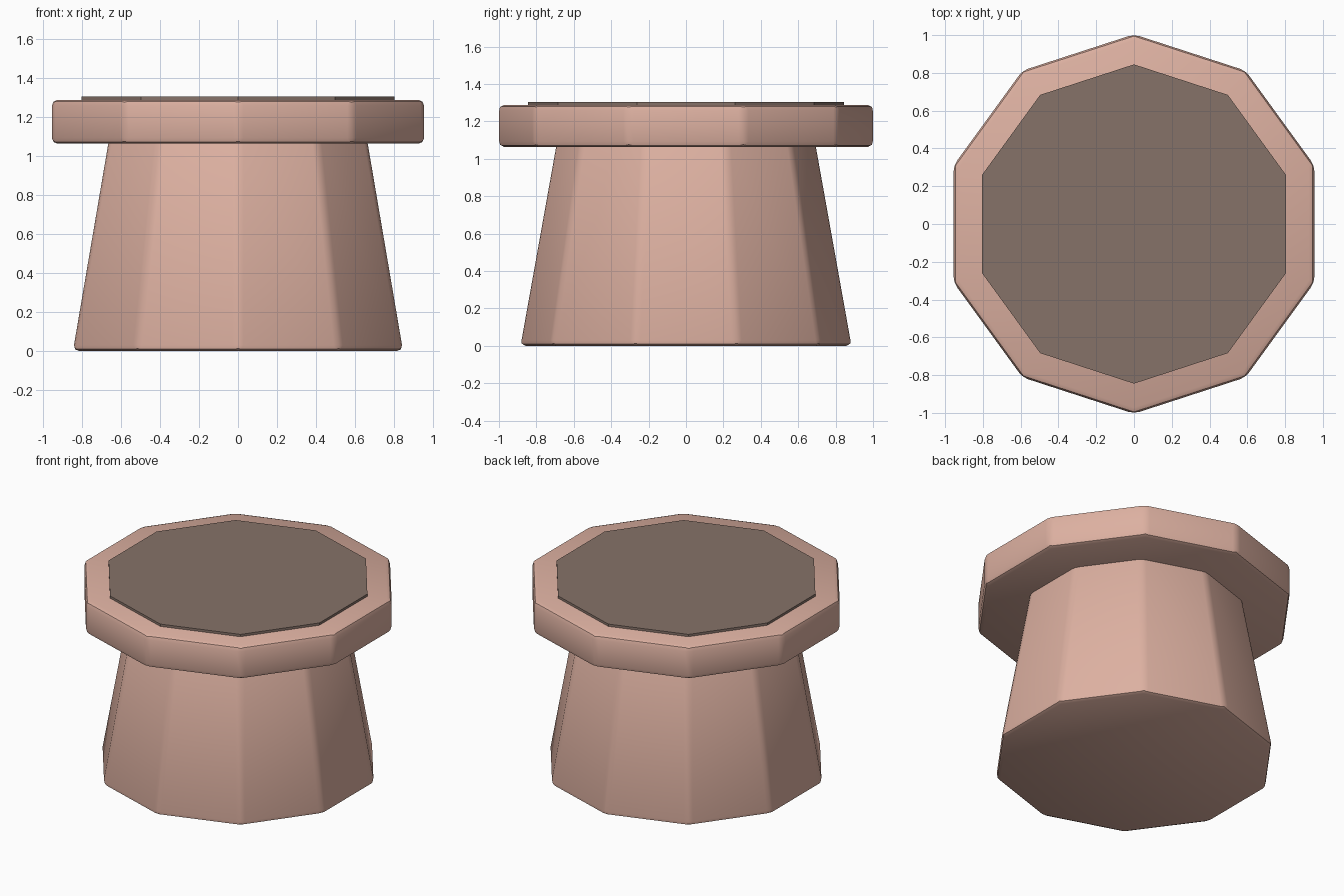
import bpy
import math

SIDES = 10

cube = bpy.data.objects.get("Cube")
if cube:
    bpy.data.objects.remove(cube, do_unlink=True)


def make_material(name, rgb):
    mat = bpy.data.materials.new(name)
    mat.use_nodes = True
    color = (*rgb, 1.0)
    mat.diffuse_color = color
    mat.node_tree.nodes["Principled BSDF"].inputs["Base Color"].default_value = color
    return mat


def tapered_prism(name, r_bottom, r_top, z_bottom, z_top, mat, bevel=0.0):
    """Ten-sided prism with corners on the y axis and optional rounded edges."""
    bpy.ops.mesh.primitive_cone_add(
        vertices=SIDES, radius1=r_bottom, radius2=r_top,
        depth=z_top - z_bottom, location=(0, 0, (z_bottom + z_top) / 2))
    obj = bpy.context.object
    obj.name = obj.data.name = name
    obj.data.materials.append(mat)
    if bevel:
        mod = obj.modifiers.new("rounded_edges", "BEVEL")
        mod.width = bevel
        mod.segments = 2
        mod.limit_method = "ANGLE"
        mod.angle_limit = math.radians(30)
        bpy.ops.object.modifier_apply(modifier=mod.name)
        bpy.ops.object.shade_smooth_by_angle(angle=math.radians(30))
    return obj


clay = make_material("pink clay", (0.72, 0.435, 0.355))
soil = make_material("brown soil", (0.24, 0.17, 0.14))

# Pot: tapered body, overhanging rim and a thin fill on top
tapered_prism("pot_body", 0.89, 0.695, 0.0, 1.09, clay, bevel=0.03)
tapered_prism("pot_rim", 1.004, 1.004, 1.063, 1.288, clay, bevel=0.03)
tapered_prism("soil_fill", 0.845, 0.845, 1.25, 1.304, soil)
